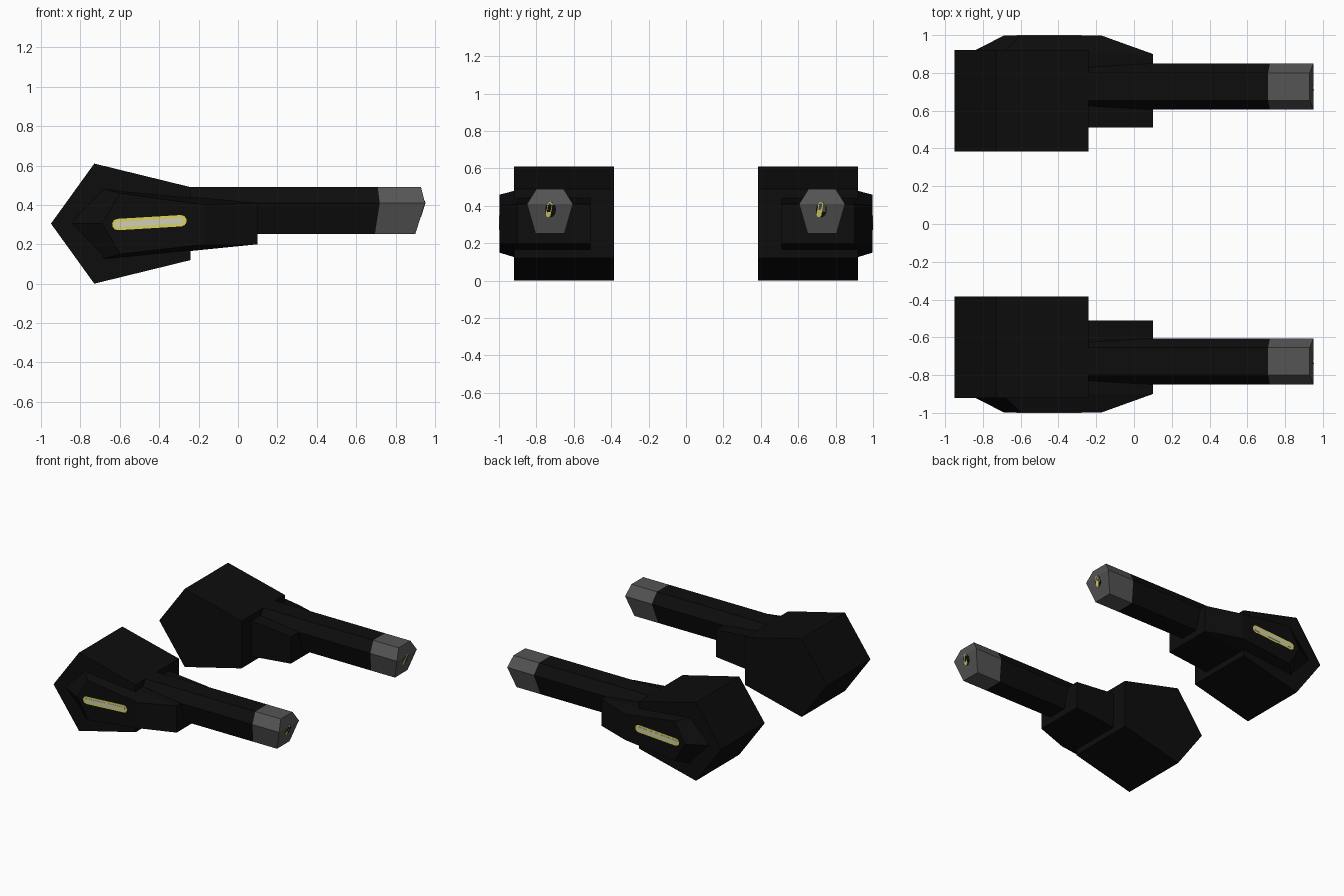
import bpy, bmesh, math

if "Cube" in bpy.data.objects:
    bpy.data.objects.remove(bpy.data.objects["Cube"])


def material(name, rgb):
    m = bpy.data.materials.new(name)
    m.diffuse_color = (*rgb, 1)
    m.use_nodes = True
    m.node_tree.nodes["Principled BSDF"].inputs["Base Color"].default_value = m.diffuse_color
    return m


BLACK = material("black", (0.004, 0.004, 0.004))
GREY = material("dark grey", (0.09, 0.09, 0.09))
YELLOW = material("yellow", (0.72, 0.65, 0.12))
PALE = material("pale grey", (0.62, 0.61, 0.5))


def loft(name, rings, mat, s, caps=True, split=None):
    """Join rings of 3D points; s mirrors across y. split = list of end faces."""
    bm = bmesh.new()
    vs = [[bm.verts.new((x, s * y, z)) for x, y, z in r] for r in rings]
    n = len(rings[0])
    for a, b in zip(vs, vs[1:]):
        for i in range(n):
            j = (i + 1) % n
            bm.faces.new((a[i], a[j], b[j], b[i]))
    if caps:
        bm.faces.new(vs[0])
    for idx in (split or ([range(n)] if caps else [])):
        bm.faces.new([vs[-1][i] for i in idx])
    bmesh.ops.recalc_face_normals(bm, faces=bm.faces)
    me = bpy.data.meshes.new(name)
    bm.to_mesh(me)
    bm.free()
    me.materials.append(mat)
    ob = bpy.data.objects.new(name, me)
    bpy.context.collection.objects.link(ob)
    return ob


def side(profile, y):
    return [(x, y, z) for x, z in profile]


def capsule(cx, cz, half_len, r, tilt):
    pts = []
    for i in range(12):
        a = -math.pi / 2 + math.pi * (i % 6) / 5 + (math.pi if i > 5 else 0)
        u = r * math.cos(a) + (half_len - r) * (1 if i < 6 else -1)
        v = r * math.sin(a)
        pts.append((cx + u * math.cos(tilt) - v * math.sin(tilt),
                    cz + u * math.sin(tilt) + v * math.cos(tilt)))
    return pts


def end_x(z):
    # folded muzzle face, furthest forward at z = 0.41
    return 0.95 - (0.25 * (z - 0.41) if z > 0.41 else 0.3125 * (0.41 - z))


BODY = [(-0.95, 0.305), (-0.73, 0.61), (-0.24, 0.49), (-0.24, 0.12), (-0.73, 0)]
MID = [(-0.88, 0.305), (-0.70, 0.485), (0.10, 0.41), (0.10, 0.20), (-0.70, 0.12)]
MID_OUT = [(-0.69, 0.305), (-0.60, 0.46), (-0.17, 0.40), (-0.17, 0.20), (-0.60, 0.15)]
HEX = [(0.655, 0.49), (0.80, 0.49), (0.85, 0.41), (0.805, 0.252), (0.65, 0.252), (0.605, 0.41)]

for s, tag in ((-1, "front"), (1, "back")):
    # Pentagonal rear housing
    loft(tag + "_housing", [side(BODY, 0.385), side(BODY, 0.92)], BLACK, s)
    # Middle block with bevelled outer panel
    loft(tag + "_side_block",
         [side(MID, 0.51), side(MID, 0.90), side(MID_OUT, 0.997)], BLACK, s)
    # Six-sided barrel and its grey tip
    seam = [(0.71 + (end_x(z) - 0.93) * 0.5, y, z) for y, z in HEX]
    tip = [(end_x(z), y, z) for y, z in HEX]
    loft(tag + "_barrel", [[(-0.26, y, z) for y, z in HEX], seam], BLACK, s, caps=False)
    loft(tag + "_barrel_tip", [seam, tip], GREY, s, caps=False,
         split=[(0, 1, 2, 5), (2, 3, 4, 5)])
    # Light strip on the outer side: yellow rim, pale core
    for part, hl, r, y, mat in (("light_rim", 0.19, 0.029, 0.9985, YELLOW),
                                ("light_core", 0.172, 0.013, 1.0, PALE)):
        p = capsule(-0.45, 0.31, hl, r, 0.06)
        loft(f"{tag}_{part}", [side(p, 0.993), side(p, y)], mat, s)
    # Muzzle: black oval with a leaning yellow slit
    oval = [(0.724 + 0.029 * math.cos(i * math.pi / 6),
             0.38 + 0.042 * math.sin(i * math.pi / 6)) for i in range(12)]
    slit = [(s * y, z) for y, z in
            capsule(s * 0.724 - 0.008, 0.38, 0.041, 0.013, math.radians(80))]
    for part, pts, h, mat in (("muzzle_hole", oval, 0.001, BLACK),
                              ("muzzle_slit", slit, 0.0025, YELLOW)):
        loft(f"{tag}_{part}", [[(end_x(z) - 0.004, y, z) for y, z in pts],
                               [(end_x(z) + h, y, z) for y, z in pts]], mat, s)
